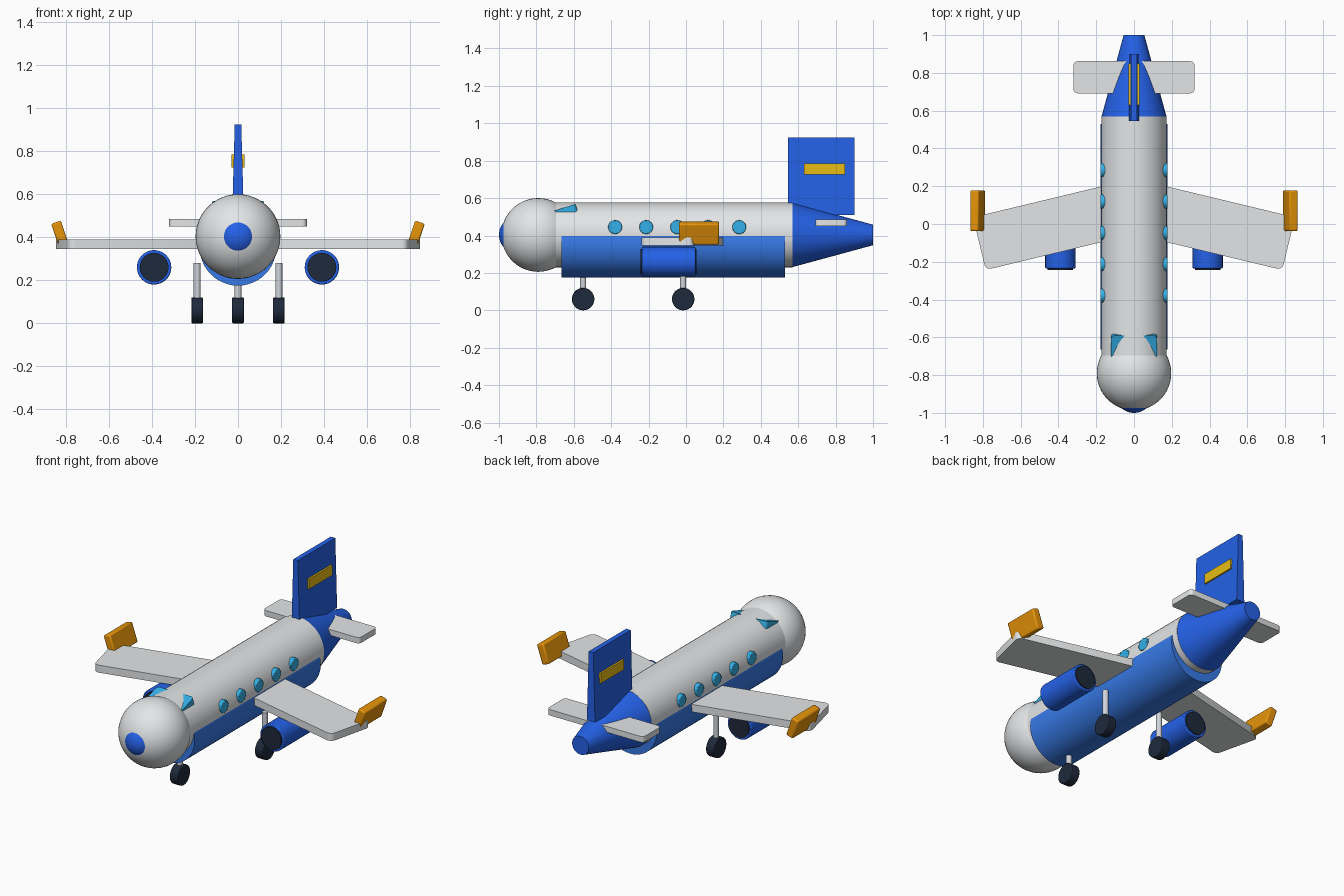
import bpy, bmesh
from math import radians, pi
from mathutils import Matrix, Vector

cube = bpy.data.objects.get("Cube")
if cube:
    bpy.data.objects.remove(cube, do_unlink=True)


def material(name, hex_code):
    """Flat material from an sRGB hex colour, stored as linear values."""
    srgb = [int(hex_code[i:i + 2], 16) / 255 for i in (0, 2, 4)]
    color = [((c + 0.055) / 1.055) ** 2.4 for c in srgb] + [1.0]
    mat = bpy.data.materials.new(name)
    mat.use_nodes = True
    mat.diffuse_color = color
    mat.node_tree.nodes["Principled BSDF"].inputs["Base Color"].default_value = color
    return mat


WHITE = material("body white", "e3e5e7")
BLUE = material("trim blue", "2563eb")
BELLY = material("belly blue", "3b82f6")
SKY = material("window sky blue", "38bdf8")
ORANGE = material("winglet orange", "f59e0b")
YELLOW = material("stripe yellow", "facc15")
GREY = material("strut grey", "d1d5db")
DARK = material("rubber dark", "1e293b")


def finish(obj, name, mat, bevel=0):
    obj.name = obj.data.name = name
    obj.data.materials.append(mat)
    bpy.ops.object.shade_smooth_by_angle(angle=radians(35))
    if bevel:
        mod = obj.modifiers.new("edge_bevel", 'BEVEL')
        mod.width = bevel
        mod.segments = 2
    return obj


def tube(name, start, end, radius, mat, end_radius=None, bevel=0):
    """Cylinder or truncated cone between two points."""
    a, b = Vector(start), Vector(end)
    r2 = radius if end_radius is None else end_radius
    bpy.ops.mesh.primitive_cone_add(vertices=48, radius1=radius, radius2=r2,
                                    depth=(b - a).length, location=(a + b) / 2)
    obj = bpy.context.object
    obj.rotation_euler = (b - a).to_track_quat('Z', 'Y').to_euler()
    return finish(obj, name, mat, bevel)


def ball(name, loc, radius, mat):
    bpy.ops.mesh.primitive_uv_sphere_add(segments=48, ring_count=24, radius=radius,
                                         location=loc, rotation=(pi / 2, 0, 0))
    return finish(bpy.context.object, name, mat)


def box(name, size, loc, mat, rot=(0, 0, 0), corner=0, bevel=0, top_scale=1):
    """Box with optional rounded vertical corners and an x taper to the top."""
    bpy.ops.mesh.primitive_cube_add(size=1, location=loc, rotation=rot)
    obj = bpy.context.object
    bm = bmesh.new()
    bm.from_mesh(obj.data)
    bmesh.ops.transform(bm, matrix=Matrix.Diagonal((*size, 1)), verts=bm.verts)
    for v in bm.verts:
        if v.co.z > 0:
            v.co.x *= top_scale
    if corner:
        upright = [e for e in bm.edges
                   if abs(e.verts[0].co.z - e.verts[1].co.z) > size[2] / 2]
        bmesh.ops.bevel(bm, geom=upright, offset=corner, segments=5,
                        profile=0.5, affect='EDGES')
    bm.to_mesh(obj.data)
    bm.free()
    return finish(obj, name, mat, bevel)


AXIS = 0.403  # height of the fuselage centre line

# Fuselage, nose, belly and tail cone
tube("fuselage", (0, -0.72, AXIS), (0, 0.57, AXIS), 0.173, WHITE)
ball("nose", (0, -0.79, AXIS), 0.197, WHITE)
ball("nose_tip", (0, -0.9, AXIS), 0.1, BLUE)
tube("belly", (0, -0.665, 0.353), (0, 0.53, 0.353), 0.178, BELLY)
tube("tail_cone", (0, 0.565, AXIS), (0, 1, AXIS), 0.173, BLUE, end_radius=0.055)

# Tail fin with its stripe, and the tailplane
box("tail_fin", (0.054, 0.355, 0.415), (0, 0.7225, 0.7175), BLUE, top_scale=0.56)
box("fin_stripe", (0.06, 0.22, 0.06), (0, 0.74, 0.755), YELLOW)
box("tailplane", (0.64, 0.17, 0.035), (0, 0.777, 0.468), WHITE, corner=0.022)

# Paired parts
for side, s in (("left", 1), ("right", -1)):
    # Swept wing and canted winglet
    box(side + "_wing", (0.78, 0.287, 0.045), (s * 0.4394, -0.0126, 0.368), WHITE,
        rot=(0, 0, -s * radians(13.5)), corner=0.03)
    box(side + "_winglet", (0.047, 0.215, 0.12), (s * 0.827, 0.07, 0.413), ORANGE,
        rot=(0, s * radians(19), 0), bevel=0.008)

    # Engine with dark intake and exhaust
    x = s * 0.39
    tube(side + "_engine", (x, -0.235, 0.26), (x, 0.05, 0.26), 0.08, BLUE, bevel=0.005)
    tube(side + "_engine_core", (x, -0.243, 0.26), (x, 0.056, 0.26), 0.067, DARK)

    # Cabin windows
    for i in range(5):
        y = 0.285 - i * 0.166
        tube(f"{side}_window_{i + 1}", (s * 0.13, y, 0.445), (s * 0.178, y, 0.445),
             0.037, SKY, bevel=0.005)

    # Cockpit window, sloping down towards the nose
    box(side + "_cockpit_window", (0.086, 0.13, 0.05), (s * 0.079, -0.645, 0.525), SKY,
        rot=(radians(18), 0, 0), corner=0.02)

# Landing gear
for name, x, y, top in (("left", 0.19, -0.015, 0.28), ("right", -0.19, -0.015, 0.28),
                        ("nose", 0, -0.55, 0.26)):
    tube(name + "_gear_strut", (x, y, 0.06), (x, y, top), 0.016, GREY)
    tube(name + "_wheel", (x - 0.027, y, 0.06), (x + 0.027, y, 0.06), 0.06, DARK, bevel=0.004)
